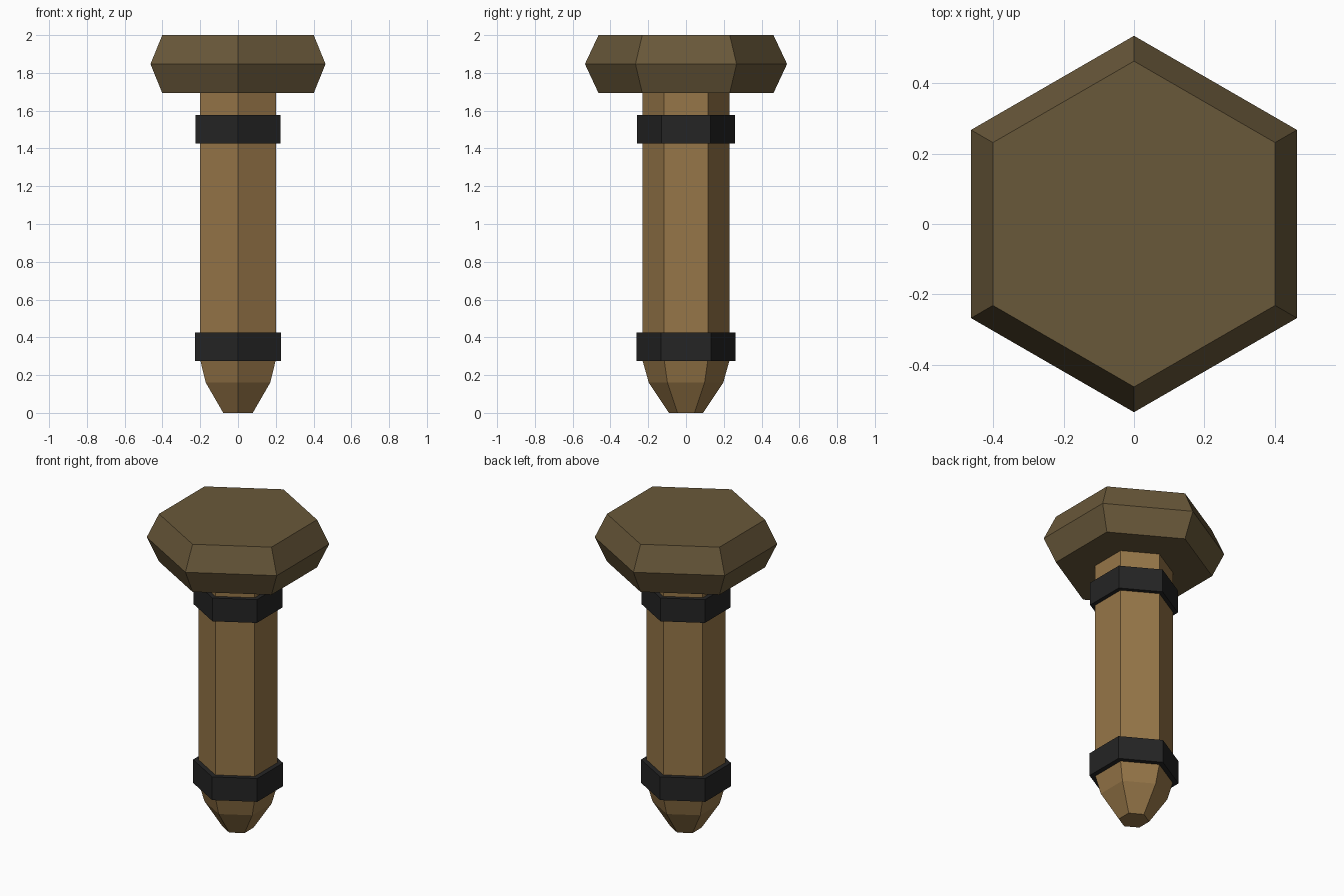
import bpy, bmesh, math

if "Cube" in bpy.data.objects:
    bpy.data.objects.remove(bpy.data.objects["Cube"])


def material(name, rgb):
    m = bpy.data.materials.new(name)
    m.diffuse_color = (*rgb, 1.0)
    m.use_nodes = True
    m.node_tree.nodes["Principled BSDF"].inputs["Base Color"].default_value = m.diffuse_color
    return m


light_wood = material("light wood", (0.305, 0.181, 0.065))
dark_wood = material("dark wood", (0.141, 0.098, 0.042))
black_band = material("black band", (0.018, 0.018, 0.018))


def hex_solid(name, profile, mat, sx=1.0):
    """Six-sided solid from (corner radius, z) levels, corners on the y axis."""
    bm = bmesh.new()
    rings = []
    for r, z in profile:
        rings.append([bm.verts.new((sx * r * math.cos(a), r * math.sin(a), z))
                      for a in (math.radians(30 + 60 * i) for i in range(6))])
    for low, high in zip(rings, rings[1:]):
        for i in range(6):
            j = (i + 1) % 6
            bm.faces.new((low[i], low[j], high[j], high[i]))
    bm.faces.new(rings[0][::-1])
    bm.faces.new(rings[-1])
    bmesh.ops.recalc_face_normals(bm, faces=bm.faces)
    mesh = bpy.data.meshes.new(name)
    bm.to_mesh(mesh)
    bm.free()
    mesh.materials.append(mat)
    obj = bpy.data.objects.new(name, mesh)
    bpy.context.collection.objects.link(obj)
    return obj


# Shaft with tapered tip
hex_solid("shaft", [(0.09, 0), (0.197, 0.16), (0.231, 0.28), (0.231, 1.70)], light_wood)

# Bevelled head
hex_solid("head", [(0.463, 1.693), (0.535, 1.847), (0.463, 2.0)], dark_wood)

# Two bands around the shaft
hex_solid("lower_band", [(0.263, 0.275), (0.263, 0.425)], black_band, 1.005)
hex_solid("upper_band", [(0.26, 1.426), (0.26, 1.576)], black_band)
